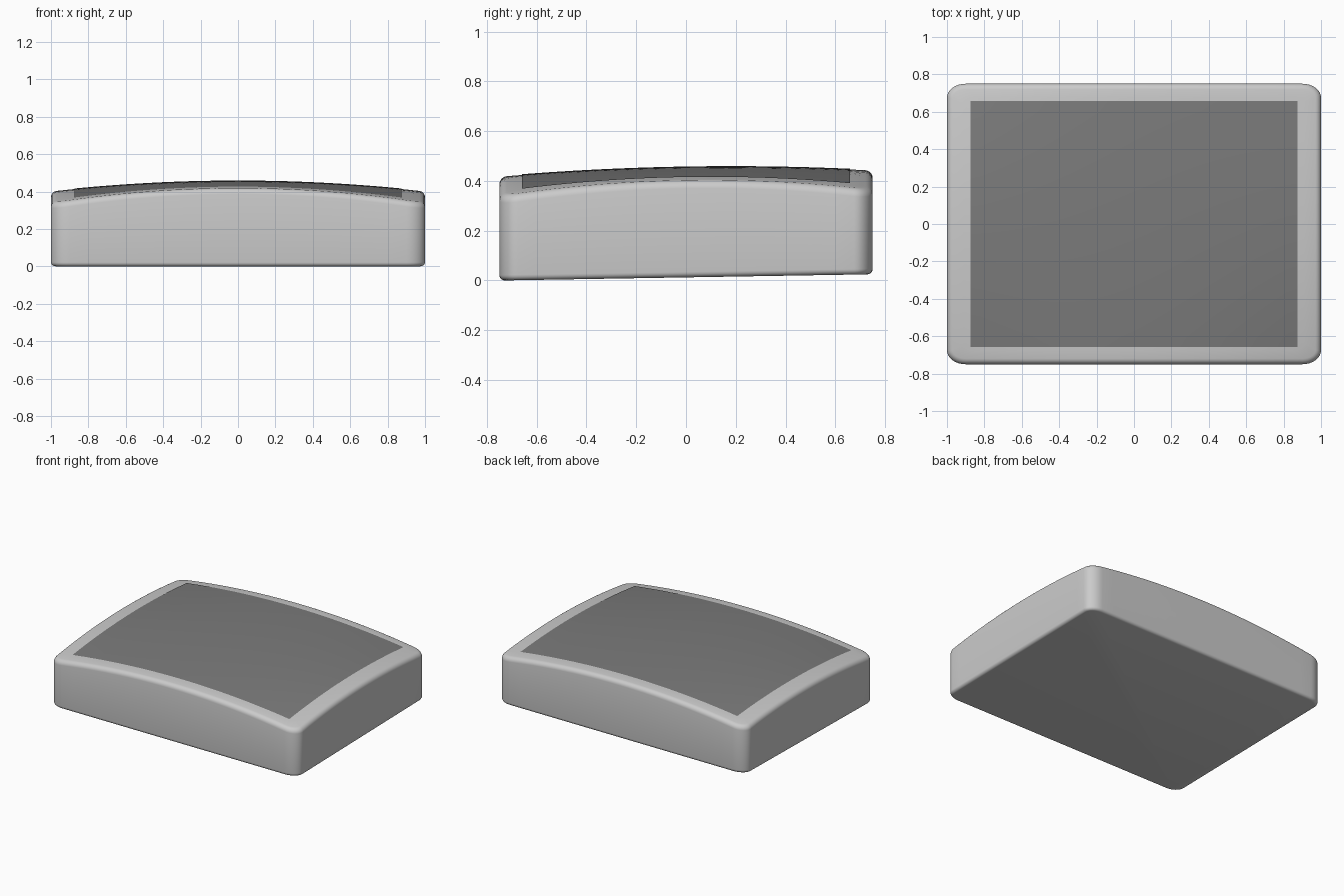
import bpy, bmesh, math

if "Cube" in bpy.data.objects:
    bpy.data.objects.remove(bpy.data.objects["Cube"])

HX, HY, TILT = 1.0, 0.75, 0.0167


def crown(x, y):
    return 0.455 - 0.055 * x * x - 0.046 * y * y - 0.048 * x * x * y * y + TILT * y


def base(x, y):
    return TILT * (y + HY)


def outline(inset, scale=1.0):
    """Rounded rectangle with subdivided straight sides."""
    pts = []
    rx, ry, n, m = 0.10, 0.075, 8, 20
    corners = []
    for k, (sx, sy) in enumerate([(1, 1), (-1, 1), (-1, -1), (1, -1)]):
        arc = []
        for i in range(n + 1):
            a = math.pi / 2 * (k + i / n)
            arc.append((sx * (HX - rx) + (rx - inset) * math.cos(a),
                        sy * (HY - ry) + (ry - inset) * math.sin(a)))
        corners.append(arc)
    for k in range(4):
        pts += corners[k]
        p, q = corners[k][-1], corners[(k + 1) % 4][0]
        pts += [(p[0] + (q[0] - p[0]) * t / m, p[1] + (q[1] - p[1]) * t / m)
                for t in range(1, m)]
    return [(x * scale, y * scale) for x, y in pts]


def finish(bm, name):
    bmesh.ops.recalc_face_normals(bm, faces=bm.faces)
    me = bpy.data.meshes.new(name)
    bm.to_mesh(me)
    bm.free()
    ob = bpy.data.objects.new(name, me)
    bpy.context.collection.objects.link(ob)
    for p in me.polygons:
        p.use_smooth = True
    return ob


# Casing: rings from the tilted base, up the sides, over to the crown centre
bm = bmesh.new()
rings = []


def add_ring(inset, surface, dz, scale=1.0):
    rings.append([bm.verts.new((x, y, surface(x, y) + dz))
                  for x, y in outline(inset, scale)])


R, B, STEPS = 0.03, 0.022, 5
for i in range(STEPS + 1):
    a = math.pi / 2 * i / STEPS
    add_ring(B * (1 - math.sin(a)), base, B * (1 - math.cos(a)))
for i in range(STEPS + 1):
    a = math.pi / 2 * i / STEPS
    add_ring(R * (1 - math.cos(a)), crown, -R * (1 - math.sin(a)))
for i in range(1, 16):
    add_ring(R, crown, 0, 1 - i / 16)
for lo, hi in zip(rings, rings[1:]):
    for i in range(len(lo)):
        j = (i + 1) % len(lo)
        bm.faces.new((lo[i], lo[j], hi[j], hi[i]))
bm.faces.new(rings[0][::-1])
bm.faces.new(rings[-1])
finish(bm, "casing")

# Screen: dark curved panel lying on the crown
bm = bmesh.new()
bmesh.ops.create_grid(bm, x_segments=32, y_segments=24, size=1)
for v in bm.verts:
    v.co.x *= 0.875
    v.co.y *= 0.658
    v.co.z = crown(v.co.x, v.co.y) + 0.003
screen = finish(bm, "screen_panel")
mat = bpy.data.materials.new("dark_panel")
mat.diffuse_color = (0.2, 0.2, 0.2, 1)
mat.use_nodes = True
mat.node_tree.nodes["Principled BSDF"].inputs["Base Color"].default_value = mat.diffuse_color
screen.data.materials.append(mat)
